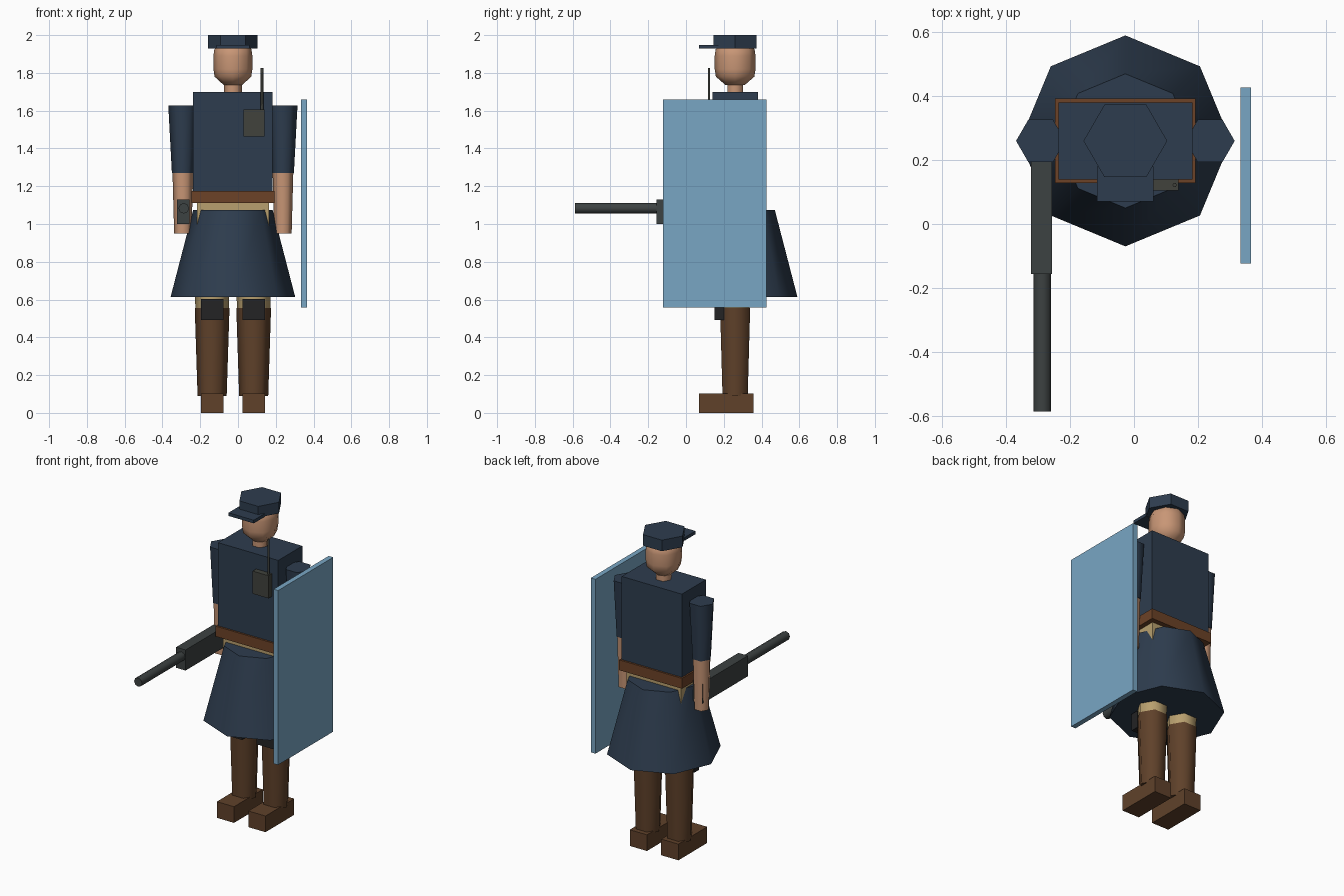
import bpy
import bmesh
import math
from mathutils import Matrix, Vector

old = bpy.data.objects.get("Cube")
if old:
    bpy.data.objects.remove(old, do_unlink=True)

CX, CY = -0.027, 0.26  # body axis


def material(name, rgb):
    mat = bpy.data.materials.new(name)
    mat.use_nodes = True
    color = (*rgb, 1)
    mat.diffuse_color = color
    mat.node_tree.nodes["Principled BSDF"].inputs["Base Color"].default_value = color
    return mat


navy = material("navy cloth", (0.027, 0.046, 0.077))
skin = material("skin", (0.58, 0.305, 0.18))
leather = material("belt leather", (0.15, 0.054, 0.02))
boot_brown = material("boot brown", (0.115, 0.053, 0.023))
tan = material("tan trousers", (0.48, 0.35, 0.157))
black = material("black pads", (0.017, 0.017, 0.018))
gunmetal = material("gunmetal", (0.046, 0.054, 0.054))
radio_grey = material("radio grey", (0.052, 0.055, 0.046))
shield_blue = material("shield blue", (0.19, 0.38, 0.55))


def finish(name, bm, mat, smooth=0):
    bmesh.ops.recalc_face_normals(bm, faces=bm.faces)
    mesh = bpy.data.meshes.new(name)
    bm.to_mesh(mesh)
    bm.free()
    mesh.materials.append(mat)
    obj = bpy.data.objects.new(name, mesh)
    bpy.context.collection.objects.link(obj)
    if smooth:
        bpy.ops.object.select_all(action="DESELECT")
        obj.select_set(True)
        bpy.context.view_layer.objects.active = obj
        bpy.ops.object.shade_smooth_by_angle(angle=math.radians(smooth))
    return obj


def box(name, mat, x, y, z):
    """Box from (min, max) ranges."""
    bm = bmesh.new()
    bmesh.ops.create_cube(bm, size=1)
    ranges = (x, y, z)
    bmesh.ops.scale(bm, vec=[b - a for a, b in ranges], verts=bm.verts)
    bmesh.ops.translate(bm, vec=[(a + b) / 2 for a, b in ranges], verts=bm.verts)
    return finish(name, bm, mat)


def lathe(name, mat, x, y, profile, sides=6, smooth=65, y_scale=1, tilt=None):
    """Closed turned shape from (radius, height) pairs, a corner on the x axis."""
    bm = bmesh.new()
    rings = []
    for r, z in profile:
        angles = [math.tau * i / sides for i in range(sides)]
        rings.append([bm.verts.new((r * math.cos(a), r * math.sin(a) * y_scale, z))
                      for a in angles])
    for low, high in zip(rings, rings[1:]):
        for i in range(sides):
            j = (i + 1) % sides
            bm.faces.new((low[i], low[j], high[j], high[i]))
    bm.faces.new(rings[0][::-1])
    bm.faces.new(rings[-1])
    if tilt:
        bmesh.ops.transform(bm, matrix=tilt, verts=bm.verts)
    bmesh.ops.translate(bm, vec=Vector((x, y, 0)), verts=bm.verts)
    return finish(name, bm, mat, smooth)


def around(center, half):
    return (center - half, center + half)


# Head and cap
lathe("neck", skin, CX, CY, [(0.048, 1.68), (0.048, 1.77)])
lathe("head", skin, CX, CY,
      [(0.05, 1.737), (0.097, 1.78), (0.103, 1.82), (0.103, 1.89), (0.098, 1.925), (0.06, 1.96)],
      sides=8, y_scale=1.05)
lathe("cap", navy, CX, CY, [(0.131, 1.93), (0.131, 2.0)], smooth=0)
box("cap_brim", navy, around(CX, 0.088), (0.07, 0.18), (1.928, 1.948))

# Torso, belt, hips and skirt
box("torso", navy, around(CX, 0.21), around(CY, 0.12), (1.15, 1.70))
box("belt", leather, around(CX, 0.22), around(CY, 0.132), (1.11, 1.175))
box("hips", tan, around(CX, 0.19), around(CY, 0.10), (0.92, 1.12))
lathe("skirt", navy, CX, CY, [(0.33, 0.613), (0.21, 1.075)], sides=8, smooth=50)

# Arms and legs on both sides
for side, s in (("left", 1), ("right", -1)):
    ax = CX + 0.265 * s
    lathe(side + "_sleeve", navy, ax, CY, [(0.058, 1.27), (0.077, 1.627)])
    lathe(side + "_forearm", skin, ax, CY, [(0.046, 0.95), (0.055, 1.28)])
    lx = CX + 0.11 * s
    lathe(side + "_thigh", tan, lx, CY, [(0.088, 0.5), (0.095, 0.9)])
    lathe(side + "_boot_shaft", boot_brown, lx, CY, [(0.077, 0.09), (0.092, 0.555)])
    box(side + "_boot_foot", boot_brown, around(lx, 0.06), (0.07, 0.357), (0, 0.102))
    box(side + "_knee_pad", black, around(lx, 0.06), (0.15, 0.20), (0.493, 0.602))

# Radio on the chest
box("radio", radio_grey, (0.029, 0.14), (0.105, 0.145), (1.462, 1.605))
lathe("radio_antenna", radio_grey, 0.127, 0.122, [(0.007, 1.6), (0.007, 1.826)])

# Long gun carried in the right hand
box("gun_body", gunmetal, around(-0.29, 0.033), (-0.156, 0.295), (1.0, 1.13))
forward = Matrix.Translation((0, 0, 1.083)) @ Matrix.Rotation(math.pi / 2, 4, "X")
lathe("gun_barrel", gunmetal, -0.287, 0, [(0.028, 0.14), (0.028, 0.587)],
      sides=8, smooth=50, tilt=forward)

# Tall flat shield on the left
box("shield", shield_blue, (0.334, 0.366), (-0.123, 0.427), (0.558, 1.659))
